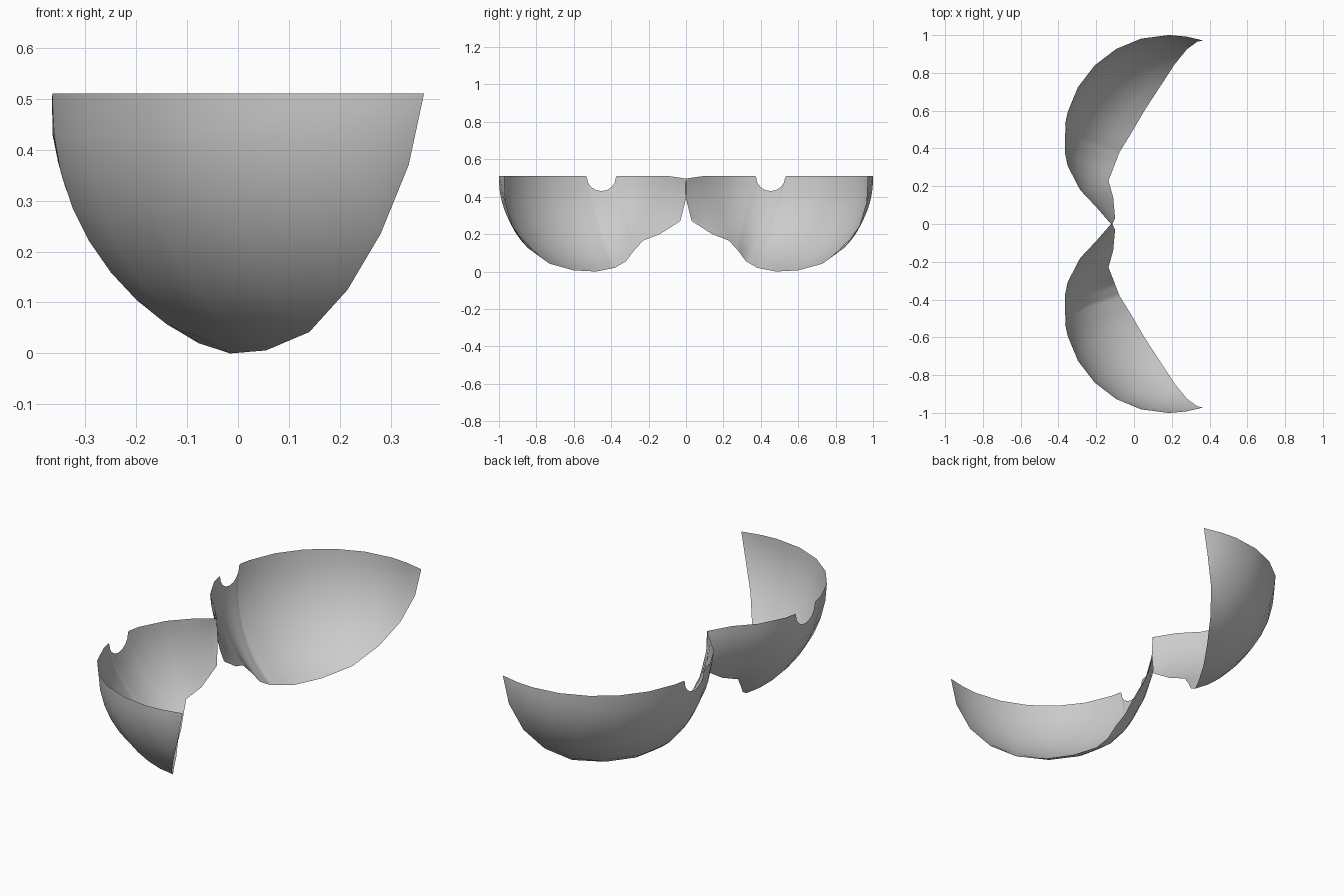
import bpy, bmesh, math
from mathutils import Vector

if "Cube" in bpy.data.objects:
    bpy.data.objects.remove(bpy.data.objects["Cube"])

C = Vector((0.18, 0.45, 0.51))   # centre of the spherical shell
R = 0.55
ROWS = 8

# Lower rim, from outer corner round to the nose bridge
rim = [Vector(p) for p in [
    (.365, .972, .51), (.335, .965, .37), (.28, .925, .235), (.215, .845, .125),
    (.14, .73, .042), (.055, .60, .006), (-.015, .48, 0), (-.077, .38, .02),
    (-.10, .32, .055), (-.115, .28, .11), (-.135, .23, .165), (-.11, .14, .20),
    (-.10, .03, .27), (-.115, 0, .39)]]


def rim_at(t):
    i = min(int(t), len(rim) - 2)
    return rim[i].lerp(rim[i + 1], t - i)


def on_equator(deg):
    a = math.radians(deg)
    return C + Vector((R * math.cos(a), R * math.sin(a), 0))


def on_shell(y, z):
    return Vector((C.x - math.sqrt(R * R - (y - C.y) ** 2 - (z - C.z) ** 2), y, z))


# Upper edge: (rim parameter, point), with the round notch half way
top = [(0, rim[0])]
top += list(zip((1, 2, 3, 4, 5, 6, 6.5), map(on_equator, (81, 90, 105, 120, 135, 150, 165))))
top.append((6.9, on_shell(.535, .51)))
for k in range(9):
    a = math.pi * k / 8
    top.append((7 + k / 4, on_shell(.4525 + .0775 * math.cos(a), .503 - .073 * math.sin(a))))
top.append((9.1, on_shell(.37, .51)))
top += [(9.5, on_equator(195)), (10, Vector((-.285, .18, .51))),
        (11, Vector((-.2, .09, .51))), (12, Vector((-.155, .04, .503))),
        (13, Vector((-.12, 0, .497)))]

# Shell half: sweep great-circle arcs from upper edge to lower rim
bm = bmesh.new()
grid = []
for t, p in top:
    a, b = p - C, rim_at(t) - C
    col = []
    for j in range(ROWS + 1):
        f = j / ROWS
        d = a.normalized()
        if (a - b).length > 1e-5:
            d = d.slerp(b.normalized(), f)
        v = C + d * (a.length * (1 - f) + b.length * f)
        col.append(bm.verts.new(v))
    grid.append(col)
for c0, c1 in zip(grid, grid[1:]):
    for j in range(ROWS):
        bm.faces.new((c0[j], c1[j], c1[j + 1], c0[j + 1]))
bmesh.ops.remove_doubles(bm, verts=bm.verts, dist=1e-4)
bmesh.ops.recalc_face_normals(bm, faces=bm.faces)
if sum((f.normal.dot(f.calc_center_median() - C) for f in bm.faces)) < 0:
    bmesh.ops.reverse_faces(bm, faces=bm.faces)
for f in bm.faces:
    f.smooth = True

mesh = bpy.data.meshes.new("curved_lens_shell")
bm.to_mesh(mesh)
bm.free()
shell = bpy.data.objects.new("curved_lens_shell", mesh)
bpy.context.collection.objects.link(shell)

# Mirrored second half, joined at the bridge
m = shell.modifiers.new("mirror", 'MIRROR')
m.use_axis = (False, True, False)
m.merge_threshold = 0.001
